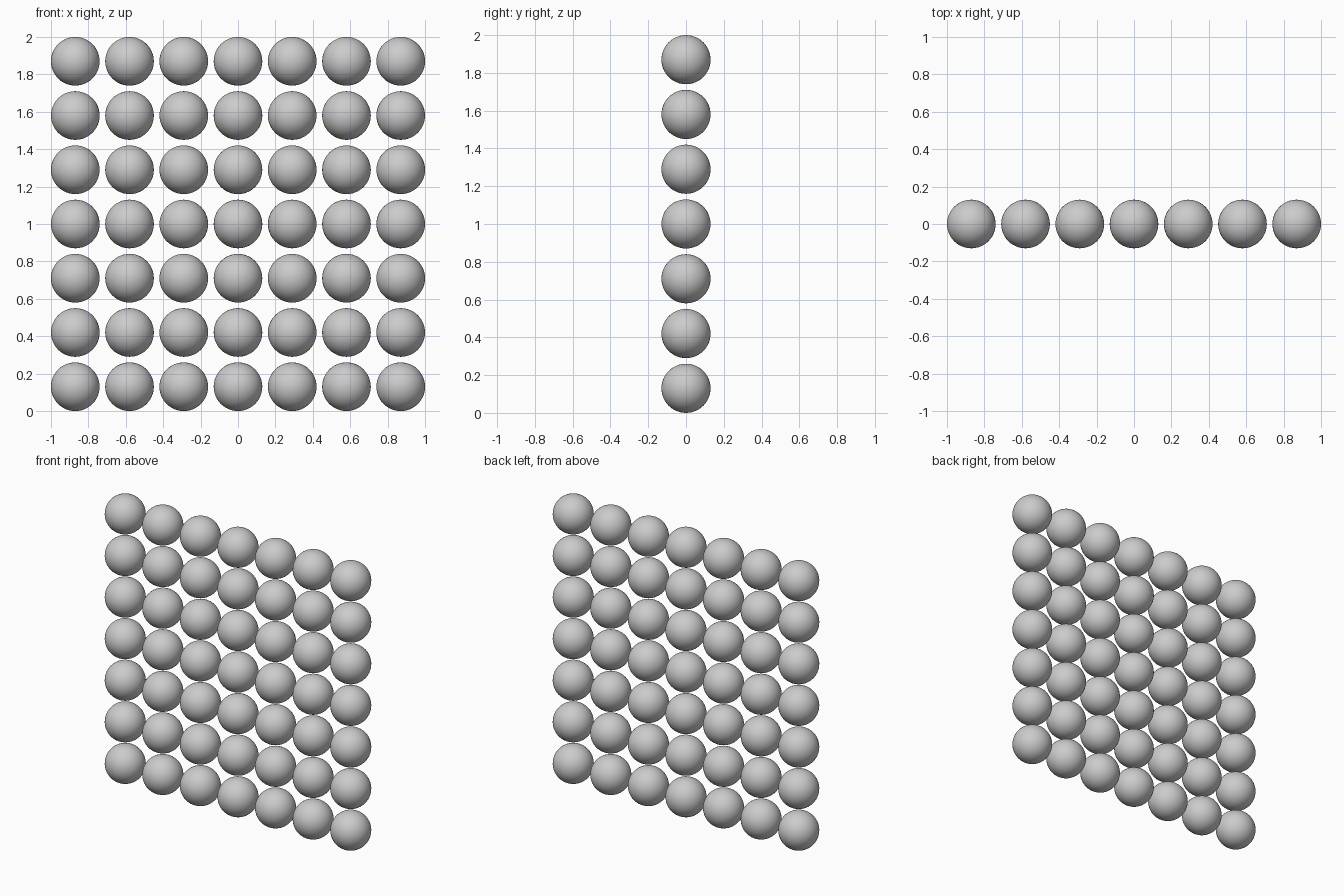
import bpy

if "Cube" in bpy.data.objects:
    bpy.data.objects.remove(bpy.data.objects["Cube"])

COUNT = 7
RADIUS = 0.13
SPACING = (2 - 2 * RADIUS) / (COUNT - 1)

# One smooth ball, shared by the whole panel
bpy.ops.mesh.primitive_uv_sphere_add(segments=48, ring_count=24, radius=RADIUS)
first = bpy.context.object
bpy.ops.object.shade_smooth()
mesh = first.data
mesh.name = "ball"

# Upright square grid of balls
for row in range(COUNT):
    for col in range(COUNT):
        if row == 0 and col == 0:
            ball = first
        else:
            ball = bpy.data.objects.new("ball", mesh)
            bpy.context.collection.objects.link(ball)
        ball.name = f"ball_row{row + 1}_column{col + 1}"
        ball.location = (-1 + RADIUS + col * SPACING, 0, RADIUS + row * SPACING)
